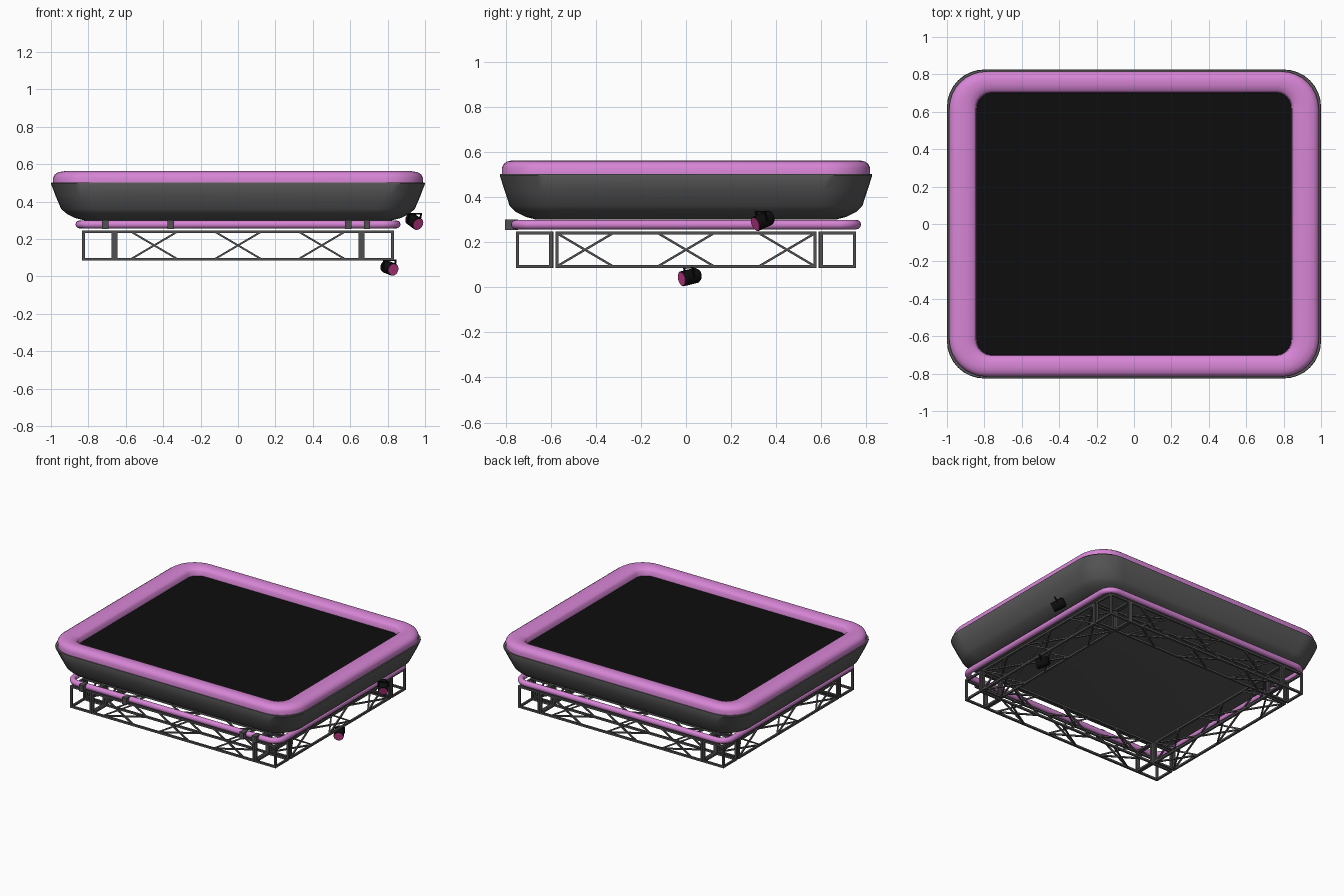
import bpy, bmesh, math
from mathutils import Vector, Matrix

old = bpy.data.objects.get("Cube")
if old:
    bpy.data.objects.remove(old, do_unlink=True)


def material(name, rgb):
    m = bpy.data.materials.new(name)
    m.use_nodes = True
    m.diffuse_color = (*rgb, 1)
    m.node_tree.nodes["Principled BSDF"].inputs["Base Color"].default_value = (*rgb, 1)
    return m


PINK = material("orchid pink", (0.68, 0.235, 0.665))
GREY = material("dark grey", (0.10, 0.10, 0.10))
STEEL = material("steel grey", (0.08, 0.08, 0.08))
BLACK = material("black", (0.004, 0.004, 0.004))
LENS = material("magenta lens", (0.62, 0.05, 0.30))


def finish(bm, name, mat, smooth=None):
    bmesh.ops.recalc_face_normals(bm, faces=bm.faces)
    me = bpy.data.meshes.new(name)
    bm.to_mesh(me)
    bm.free()
    ob = bpy.data.objects.new(name, me)
    bpy.context.collection.objects.link(ob)
    me.materials.append(mat)
    if smooth:
        bpy.ops.object.select_all(action="DESELECT")
        ob.select_set(True)
        bpy.context.view_layer.objects.active = ob
        bpy.ops.object.shade_smooth_by_angle(angle=math.radians(smooth))
    return ob


def rounded_loop(bm, hx, hy, r, z, n=8):
    verts = []
    for i, (sx, sy) in enumerate([(1, 1), (-1, 1), (-1, -1), (1, -1)]):
        for k in range(n + 1):
            a = math.pi / 2 * (i + k / n)
            verts.append(bm.verts.new((sx * (hx - r) + r * math.cos(a),
                                       sy * (hy - r) + r * math.sin(a), z)))
    return verts


def loft(name, profile, mat, smooth, cap=False, closed=False):
    """Skin a stack of rounded rectangles (half x, half y, radius, z)."""
    bm = bmesh.new()
    loops = [rounded_loop(bm, *p) for p in profile]
    pairs = list(zip(loops, loops[1:]))
    if closed:
        pairs.append((loops[-1], loops[0]))
    for a, b in pairs:
        for i in range(len(a)):
            j = (i + 1) % len(a)
            bm.faces.new((a[i], a[j], b[j], b[i]))
    if cap:
        bm.faces.new(loops[0])
        bm.faces.new(loops[-1])
    return finish(bm, name, mat, smooth)


# Tub body with sloping sides
loft("tub_body", [(0.82, 0.665, 0.12, 0.30), (0.87, 0.71, 0.15, 0.312),
                  (0.915, 0.757, 0.18, 0.335), (0.945, 0.782, 0.2, 0.36),
                  (0.975, 0.805, 0.2, 0.43), (1.0, 0.826, 0.2, 0.496),
                  (0.998, 0.824, 0.2, 0.502), (0.96, 0.79, 0.18, 0.502)],
     GREY, 40, cap=True)

# Padded rim: blend from the outer outline to the inner opening
OUTER, INNER = Vector((0.988, 0.816, 0.2)), Vector((0.84, 0.70, 0.08))
steps = [(0, 0.50), (0.0, 0.53), (0.06, 0.546), (0.18, 0.557), (0.4, 0.563),
         (0.65, 0.56), (0.88, 0.552), (0.97, 0.54), (1, 0.50)]
loft("padded_rim", [(*OUTER.lerp(INNER, t), z) for t, z in steps], PINK, 50, closed=True)

# Black floor inside the rim
loft("tub_floor", [(0.85, 0.71, 0.09, 0.503), (0.85, 0.71, 0.09, 0.508)], BLACK, None, cap=True)

# Bumper tube around the base
R = 0.021
ring = [2 * math.pi * k / 12 for k in range(12)]
loft("bumper_tube", [(0.848 + R * math.cos(a), 0.755 + R * math.cos(a),
                      0.08 + R * math.cos(a), 0.278 + R * math.sin(a)) for a in ring],
     PINK, 60, closed=True)


def add_box(bm, centre, size, rot=Matrix()):
    m = Matrix.Translation(centre) @ rot @ Matrix.Diagonal((*size, 1))
    bmesh.ops.create_cube(bm, size=1, matrix=m)


def bar(bm, a, b, w=0.014):
    a, b = Vector(a), Vector(b)
    d = b - a
    rot = d.to_track_quat("Z", "Y").to_matrix().to_4x4()
    add_box(bm, (a + b) / 2, (w, w, d.length + w * 0.9), rot)


# Clamps on the front of the tube
bm = bmesh.new()
for x in (-0.71, -0.36, 0.59, 0.69):
    add_box(bm, (x, -0.774, 0.277), (0.034, 0.058, 0.048))
finish(bm, "tube_clamps", STEEL)

# Box trusses: built along u, with v across, then placed on each side
Z0, Z1 = 0.0925, 0.24


def truss(name, half, v0, v1, place, braces=()):
    bm = bmesh.new()
    corners = [(v0, Z0), (v1, Z0), (v1, Z1), (v0, Z1)]
    for i, p in enumerate(corners):
        q = corners[(i + 1) % 4]
        bar(bm, place(-half, *p), place(half, *p))
        for u in (-half, half):
            bar(bm, place(u, *p), place(u, *q))
        for c in braces:
            for s in (-1, 1):
                bar(bm, place(c - s * 0.125, *p), place(c + s * 0.125, *q), 0.01)
    finish(bm, name, STEEL)


MID = (-0.448, 0, 0.448)
for s, label in ((-1, "front"), (1, "back")):
    truss(label + "_truss", 0.652, s * 0.595, s * 0.748,
          lambda u, v, z: (u, v, z), MID)
for s, label in ((-1, "right"), (1, "left")):
    truss(label + "_truss", 0.572, s * 0.668, s * 0.826,
          lambda u, v, z: (v, u, z), MID)
    for t, end in ((-1, "front"), (1, "back")):
        truss(f"{end}_{label}_corner_frame", 0.079, t * 0.6, t * 0.748,
              lambda u, v, z, s=s: (s * 0.747 + u, v, z))


# Spotlights: can, lens plate and yoke
def spotlight(name, centre, aim):
    aim = Vector(aim).normalized()
    rot = aim.to_track_quat("Z", "Y").to_matrix().to_4x4()
    base = Matrix.Translation(centre) @ rot

    def can(bm, z, r1, r2, depth):
        bmesh.ops.create_cone(bm, cap_ends=True, segments=20, radius1=r1, radius2=r2,
                              depth=depth, matrix=base @ Matrix.Translation((0, 0, z)))

    bm = bmesh.new()
    can(bm, 0.005, 0.034, 0.034, 0.075)
    can(bm, -0.038, 0.026, 0.034, 0.014)
    side = aim.cross(Vector((0, 0, 1))).normalized()
    up = side.cross(aim)
    c = Vector(centre)
    for s in (-1, 1):
        bar(bm, c + side * s * 0.037, c + side * s * 0.037 + up * 0.04, 0.007)
    bar(bm, c - side * 0.037 + up * 0.042, c + side * 0.037 + up * 0.042, 0.007)
    finish(bm, name + "_can", BLACK, 40)
    bm = bmesh.new()
    can(bm, 0.0435, 0.030, 0.030, 0.004)
    finish(bm, name + "_lens", LENS, 40)


spotlight("upper_spotlight", (0.94, 0.342, 0.296), (0.5, -0.78, -0.36))
spotlight("lower_spotlight", (0.807, 0.018, 0.046), (0.5, -0.83, -0.2))
